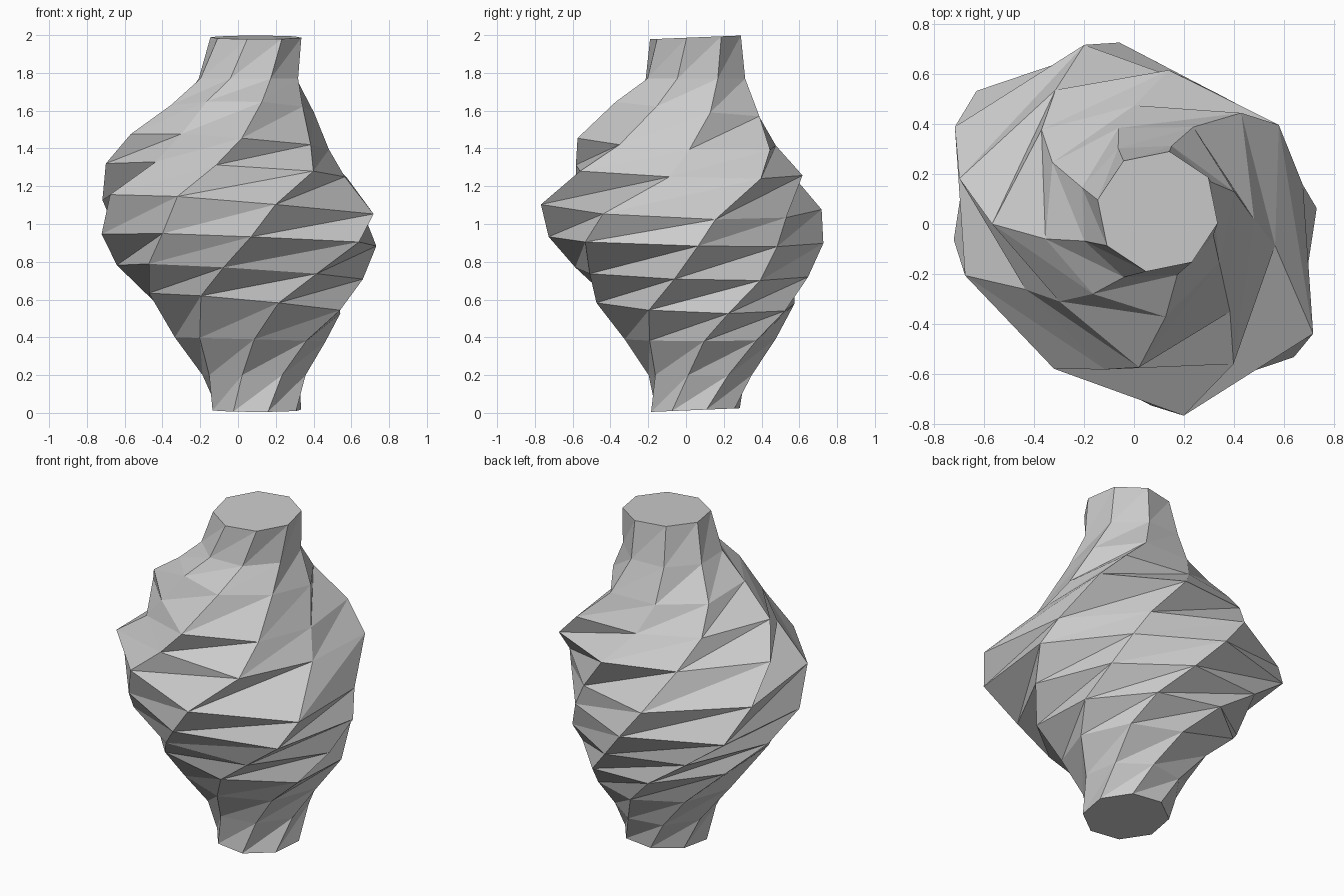
import bpy
import bmesh
from math import cos, sin, radians

# Remove the default cube
default_cube = bpy.data.objects.get("Cube")
if default_cube:
    bpy.data.objects.remove(default_cube, do_unlink=True)

# One plain stone colour
stone = bpy.data.materials.new("stone_grey")
stone.use_nodes = True
colour = (0.6, 0.6, 0.6, 1)
stone.diffuse_color = colour
stone.node_tree.nodes["Principled BSDF"].inputs["Base Color"].default_value = colour

SIDES = 8
OVAL_AXIS = 140  # direction in which the oval rings are longest
LOBE_AXIS = 45   # direction of the first of three soft lobes

# Each ring: height, centre x, centre y, radius, oval stretch, lobe size,
# twist angle, lean along x, lean along y
RINGS = [
    (.015, .1, .05, .242, 0, 0, 194, 0, .01),
    (.2, .085, .075, .28, 0, 0, 212, 0, 0),
    (.39, .065, .075, .4, 0, 0, 228, -.01, 0),
    (.58, .035, .05, .545, .02, 0, 244, -.05, -.02),
    (.745, .01, .03, .64, .04, 0, 262, -.04, -.02),
    (.915, .005, 0, .73, .1, 0, 275, -.03, -.02),
    (1.09, 0, -.025, .735, .1, 0, 285, -.06, -.03),
    (1.285, .015, .03, .63, .03, .085, 303, -.04, -.02),
    (1.435, .01, .01, .525, 0, .08, 316, -.04, -.02),
    (1.61, .025, .035, .39, 0, .03, 329, -.01, -.04),
    (1.77, .055, .05, .28, 0, 0, 340, 0, 0),
    (1.988, .095, .05, .245, 0, 0, 349, 0, .01),
]


def add_ring(bm, height, cx, cy, radius, oval, lobe, twist, lean_x, lean_y):
    """Add one leaning, slightly uneven polygon ring and return its corners."""
    corners = []
    for i in range(SIDES):
        degrees = twist + i * 360 / SIDES
        c, s = cos(radians(degrees)), sin(radians(degrees))
        r = (radius + oval * cos(2 * radians(degrees - OVAL_AXIS))
             + lobe * cos(3 * radians(degrees - LOBE_AXIS)))
        z = height + lean_x * c + lean_y * s
        corners.append(bm.verts.new((cx + r * c, cy + r * s, z)))
    return corners


# Twisted body: stacked rings, each turned a little further than the one below
bm = bmesh.new()
rings = [add_ring(bm, *ring) for ring in RINGS]

# Pleated wall: split each panel along its long diagonal so it folds inwards
for lower, upper in zip(rings, rings[1:]):
    for i in range(SIDES):
        j = (i + 1) % SIDES
        bm.faces.new((lower[i], lower[j], upper[j]))
        bm.faces.new((lower[i], upper[j], upper[i]))

# Flat end caps
bm.faces.new(rings[-1])
bm.faces.new(rings[0][::-1])
bmesh.ops.recalc_face_normals(bm, faces=bm.faces)

mesh = bpy.data.meshes.new("twisted_body")
bm.to_mesh(mesh)
bm.free()
mesh.materials.append(stone)
body = bpy.data.objects.new("twisted_body", mesh)
bpy.context.collection.objects.link(body)
